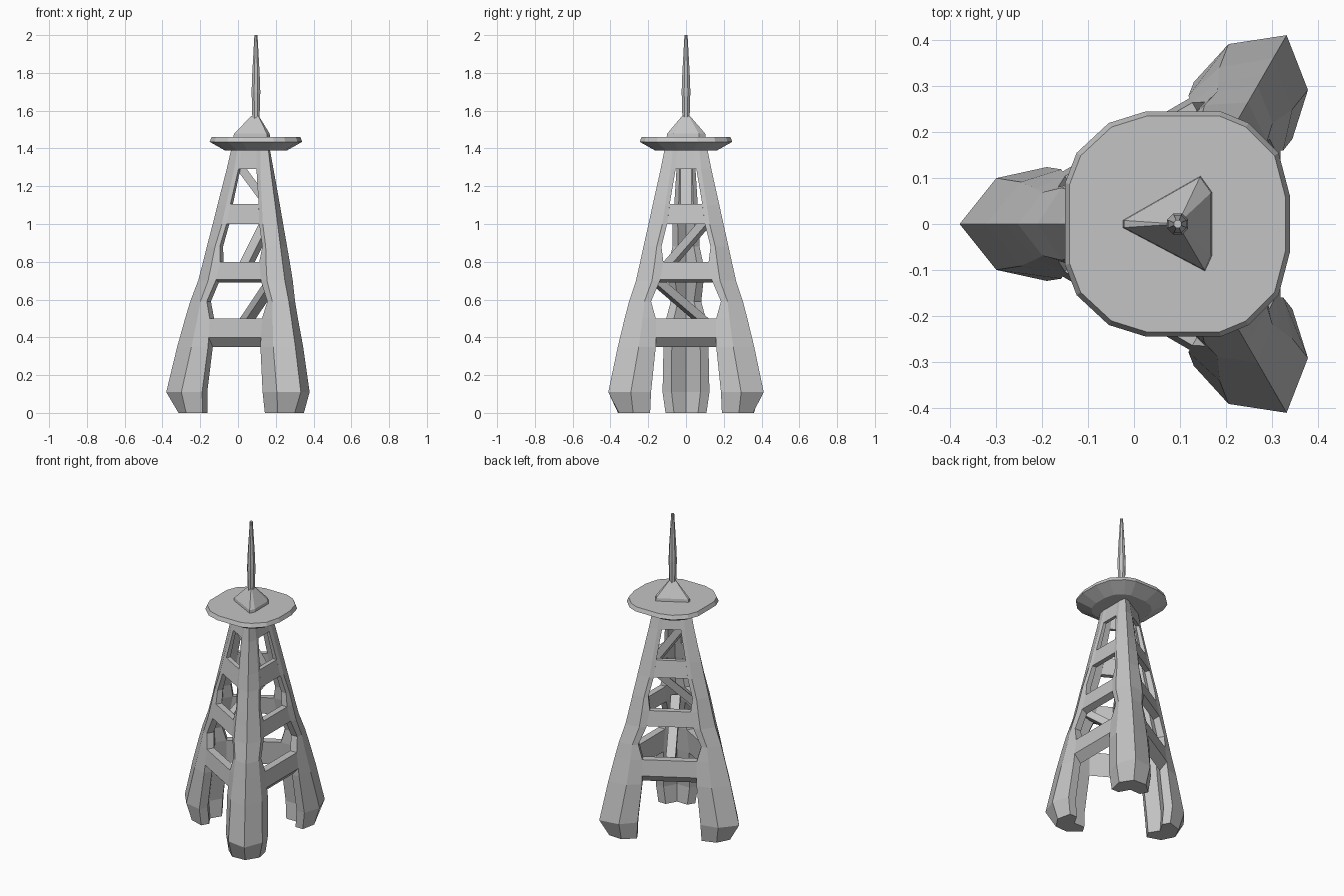
import bpy, bmesh
from math import radians, sqrt
from mathutils import Matrix, Vector

cube = bpy.data.objects.get("Cube")
if cube:
    bpy.data.objects.remove(cube, do_unlink=True)

AXIS_X = 0.095
grey = bpy.data.materials.new("concrete_grey")
grey.use_nodes = True
grey.diffuse_color = (0.55, 0.55, 0.55, 1)
grey.node_tree.nodes["Principled BSDF"].inputs["Base Color"].default_value = (0.55, 0.55, 0.55, 1)


def loft(name, rings, angle=0):
    """Skin a stack of closed rings, cap the ends and turn about the tower axis."""
    bm = bmesh.new()
    loops = [[bm.verts.new(p) for p in ring] for ring in rings]
    n = len(loops[0])
    for a, b in zip(loops, loops[1:]):
        for i in range(n):
            j = (i + 1) % n
            bm.faces.new((a[i], a[j], b[j], b[i]))
    bm.faces.new(loops[0][::-1])
    bm.faces.new(loops[-1])
    bmesh.ops.recalc_face_normals(bm, faces=bm.faces)
    bm.transform(Matrix.Translation((AXIS_X, 0, 0)) @ Matrix.Rotation(radians(angle), 4, 'Z'))
    mesh = bpy.data.meshes.new(name)
    bm.to_mesh(mesh)
    bm.free()
    mesh.materials.append(grey)
    obj = bpy.data.objects.new(name, mesh)
    bpy.context.collection.objects.link(obj)
    return obj


# Height, ridge radius, shoulder (out, across), wall distance, opening half width
LEVELS = [
    (0.00, 0.41, 0.254, 0.28, 0.235, 0.19),
    (0.11, 0.475, 0.284, 0.292, 0.25, 0.185),
    (0.35, 0.417, 0.25, 0.25, 0.23, 0.16),
    (0.50, 0.375, 0.222, 0.23, 0.213, 0.16),
    (0.59, 0.348, 0.207, 0.22, 0.2, 0.185),
    (0.70, 0.306, 0.195, 0.18, 0.187, 0.138),
    (0.80, 0.28, 0.179, 0.165, 0.172, 0.12),
    (0.88, 0.26, 0.165, 0.155, 0.158, 0.13),
    (1.00, 0.229, 0.144, 0.125, 0.139, 0.1),
    (1.10, 0.204, 0.127, 0.11, 0.122, 0.087),
    (1.29, 0.155, 0.093, 0.08, 0.09, 0.055),
    (1.40, 0.13, 0.073, 0.07, 0.071, 0.045),
]
WALL = 0.22


def wall_at(z):
    """Wall distance and opening half width at a height."""
    for a, b in zip(LEVELS, LEVELS[1:]):
        if z <= b[0]:
            t = (z - a[0]) / (b[0] - a[0])
            return a[4] + t * (b[4] - a[4]), a[5] + t * (b[5] - a[5])
    return LEVELS[-1][4:]


def to_leg(out, across):
    """Wall coordinates to the frame of the neighbouring leg."""
    s = sqrt(3) / 2
    return out / 2 + s * across, s * out - across / 2


# Legs: ridged outside, grooved inside
leg_rings = []
for z, tip, so, sa, wall, half in LEVELS:
    shoulder, edge = to_leg(so, sa), to_leg(wall, half)
    lip = to_leg(wall * (1 - WALL), half)
    side = [shoulder, edge, lip]
    ring = [(tip, 0)] + side + [(lip[0] + 0.6 * lip[1], 0)]
    ring += [(r, -w) for r, w in reversed(side)]
    leg_rings.append([(r, w, z) for r, w in ring])
LEGS = {"left_back_leg": 60, "right_leg": 180, "left_front_leg": -60}
for name, angle in LEGS.items():
    loft(name, leg_rings, angle)

# Cross beams: bottom, top, and rise of the outer lower edge
BEAMS = [(0.35, 0.5, 0.05), (0.69, 0.8, 0.015), (1.0, 1.105, 0), (1.29, 1.4, 0)]
WALLS = {"left": 0, "back": 120, "front": 240}
for wall_name, angle in WALLS.items():
    for i, (low, high, rise) in enumerate(BEAMS):
        rings = []
        for side in (-1, 1):
            ring = []
            for z, depth in ((low + rise, 1), (high, 1), (high, 1 - WALL), (low, 1 - WALL)):
                d, h = wall_at(z)
                ring.append((d * depth, side * h, z))
            rings.append(ring)
        loft(f"{wall_name}_beam_{i + 1}", rings, angle)

# Inner diagonal braces, each rising from a wall to the opposite leg
BRACES = [(-60, -0.18, 0.43, 0.21, 0.72), (60, -0.15, 0.74, 0.15, 1.04),
          (180, -0.11, 1.04, 0.09, 1.31)]
for i, (angle, r0, z0, r1, z1) in enumerate(BRACES):
    start, end = Vector((r0, 0, z0)), Vector((r1, 0, z1))
    along = (end - start).normalized()
    up = Vector((-along.z, 0, along.x)) * 0.022
    across = Vector((0, 0.028, 0))
    rings = [[p + up + across, p + up - across, p - up - across, p - up + across]
             for p in (start, end)]
    loft(f"brace_{i + 1}", rings, angle)

# Observation deck, slightly uneven outline mirrored front to back
half_deck = [(-0.245, 0.09), (-0.22, 0.155), (-0.15, 0.22), (-0.07, 0.245),
             (0.095, 0.245), (0.155, 0.22), (0.22, 0.155), (0.245, 0.06)]
deck = half_deck + [(x, -y) for x, y in reversed(half_deck)]
loft("deck", [[(x * k, y * k, z) for x, y in deck]
              for k, z in ((0.66, 1.388), (1, 1.435), (0.96, 1.46))])

# Three-sided roof with clipped corners
roof = [(-0.12, -0.008), (-0.12, 0.008), (0.05, 0.105), (0.075, 0.07),
        (0.075, -0.07), (0.06, -0.103)]
loft("roof", [[(x * k, y * k, z) for x, y in roof]
              for k, z in ((1, 1.455), (0.97, 1.478), (0.2, 1.572))])

# Spire
unit = [Matrix.Rotation(radians(45 * i + 22.5), 2) @ Vector((1, 0)) for i in range(8)]
loft("spire", [[(u.x * r, u.y * r, z) for u in unit]
               for r, z in ((0.02, 1.54), (0.025, 1.7), (0.021, 1.8), (0.009, 2.0))])
